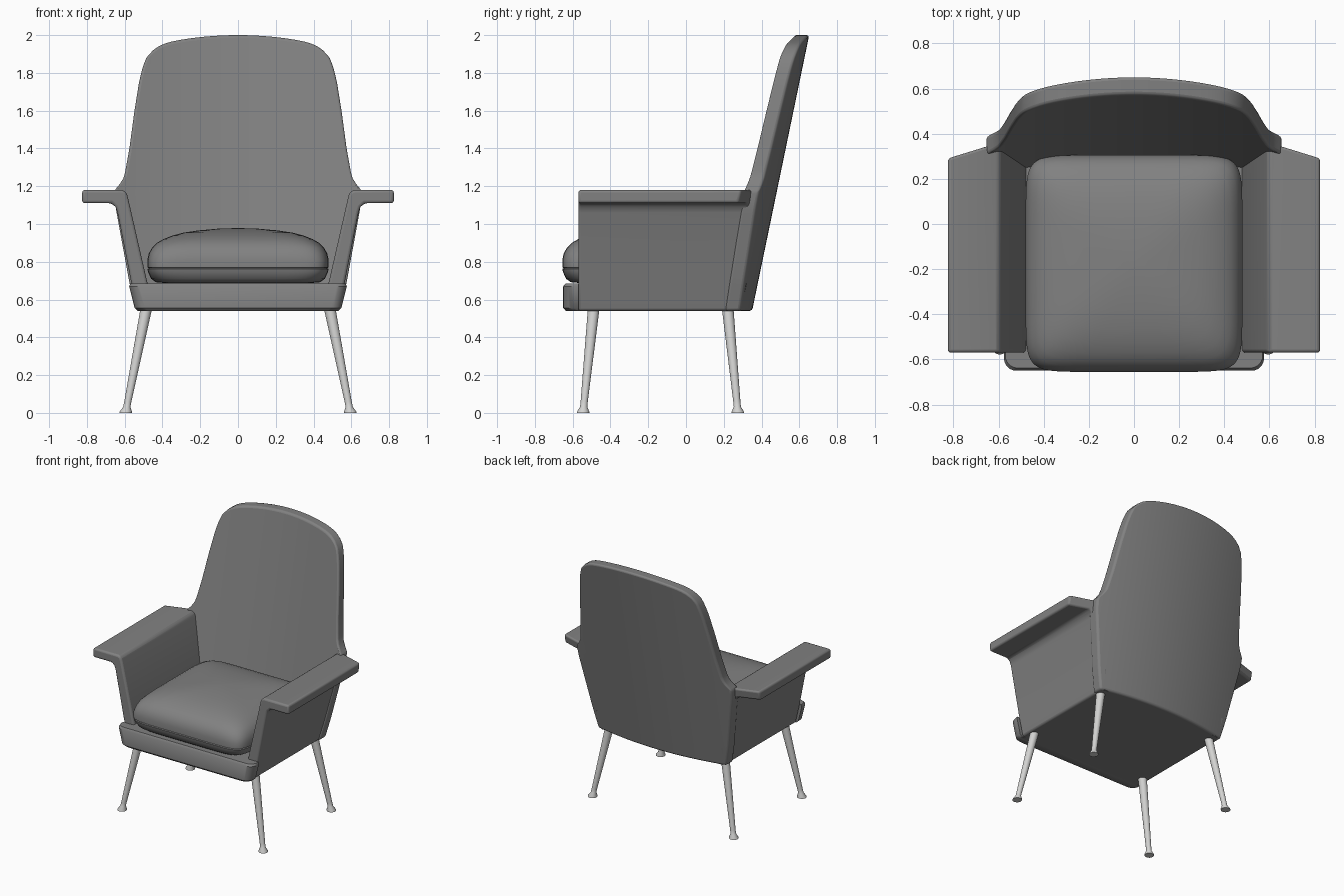
import bpy, bmesh, math

cube = bpy.data.objects.get("Cube")
if cube:
    bpy.data.objects.remove(cube, do_unlink=True)


def make_material(name, rgb, roughness):
    mat = bpy.data.materials.new(name)
    mat.use_nodes = True
    mat.diffuse_color = (*rgb, 1)
    bsdf = mat.node_tree.nodes["Principled BSDF"]
    bsdf.inputs["Base Color"].default_value = (*rgb, 1)
    bsdf.inputs["Roughness"].default_value = roughness
    return mat


fabric = make_material("grey fabric", (0.22, 0.22, 0.22), 0.9)
pale_metal = make_material("pale leg", (0.65, 0.65, 0.64), 0.5)


def finish(bm, name, mat, bevel=0.0, segments=3):
    """Turn a bmesh into a shaded object, optionally with rounded edges."""
    bmesh.ops.recalc_face_normals(bm, faces=bm.faces)
    mesh = bpy.data.meshes.new(name)
    bm.to_mesh(mesh)
    bm.free()
    obj = bpy.data.objects.new(name, mesh)
    bpy.context.collection.objects.link(obj)
    mesh.materials.append(mat)
    bpy.ops.object.select_all(action="DESELECT")
    obj.select_set(True)
    bpy.context.view_layer.objects.active = obj
    if bevel:
        mod = obj.modifiers.new("rounded edges", "BEVEL")
        mod.width = bevel
        mod.segments = segments
        mod.limit_method = "ANGLE"
        mod.angle_limit = math.radians(40)
    bpy.ops.object.shade_smooth_by_angle(angle=math.radians(40))
    return obj


def loft(rings):
    """Skin a list of closed point rings and cap both ends."""
    bm = bmesh.new()
    loops = [[bm.verts.new(p) for p in ring] for ring in rings]
    n = len(loops[0])
    for a, b in zip(loops, loops[1:]):
        for i in range(n):
            j = (i + 1) % n
            bm.faces.new((a[i], a[j], b[j], b[i]))
    bm.faces.new(loops[0])
    bm.faces.new(loops[-1])
    return bm


def back_y(x, z):
    """Rear surface: leaning back and bowed across its width."""
    return 0.35 + 0.207 * (z - 0.54) - 0.22 * x * x


# Backrest: half widths by height
OUTLINE = [(0.54, 0.54), (0.69, 0.575), (1.10, 0.65), (1.18, 0.655), (1.205, 0.63),
           (1.25, 0.602), (1.40, 0.575), (1.60, 0.548), (1.75, 0.524), (1.83, 0.505),
           (1.88, 0.485), (2.0, 0.47)]


def half_width(z):
    for (z0, w0), (z1, w1) in zip(OUTLINE, OUTLINE[1:]):
        if z <= z1:
            return w0 + (w1 - w0) * (z - z0) / (z1 - z0)
    return OUTLINE[-1][1]


def back_point(t, s):
    top = 2.0 - 0.06 * t * t - 0.06 * abs(t) ** 12
    z = 0.54 + s * (top - 0.54)
    x = t * half_width(z)
    return x, back_y(x, z), z


bm = bmesh.new()
COLS, ROWS = 32, 40
grid = [[bm.verts.new(back_point(2 * c / COLS - 1, r / ROWS)) for c in range(COLS + 1)]
        for r in range(ROWS + 1)]
for r in range(ROWS):
    for c in range(COLS):
        bm.faces.new((grid[r][c], grid[r][c + 1], grid[r + 1][c + 1], grid[r + 1][c]))
ext = bmesh.ops.extrude_face_region(bm, geom=bm.faces[:], use_keep_orig=True)
for v in ext["geom"]:
    if isinstance(v, bmesh.types.BMVert):
        v.co.y -= 0.08
finish(bm, "backrest", fabric, 0.014)

# Arms: wall and flat armrest in one cross-section
ARM = [(0.46, 0.54), (0.53, 0.54), (0.565, 0.69), (0.638, 1.06), (0.648, 1.09),
       (0.67, 1.11), (0.825, 1.11), (0.825, 1.18), (0.615, 1.18), (0.595, 1.172),
       (0.585, 1.15), (0.48, 0.69)]
for side, name in ((1, "left_arm"), (-1, "right_arm")):
    rings = [[(side * x, -0.57, z) for x, z in ARM],
             [(side * x, back_y(x, z) - 0.04, z) for x, z in ARM]]
    finish(loft(rings), name, fabric, 0.014)

# Seat base between the arms
base = [(-0.51, 0.54), (0.51, 0.54), (0.53, 0.685), (-0.53, 0.685)]
finish(loft([[(x, -0.58, z) for x, z in base],
             [(x, back_y(0, z) - 0.06, z) for x, z in base]]), "seat_base", fabric)

# Front rail with rounded front corners
rail_rings = []
for z, w, inset in ((0.54, 0.53, 0.014), (0.555, 0.547, 0), (0.67, 0.576, 0), (0.685, 0.57, 0.012)):
    ring = [(-w, -0.57, z), (w, -0.57, z)]
    for sx, first in ((1, 0), (-1, 90)):
        for k in range(7):
            a = math.radians(first + 15 * k)
            ring.append((sx * (w - 0.055) + 0.055 * math.cos(a),
                         -0.595 + inset - 0.055 * math.sin(a), z))
    rail_rings.append(ring)
finish(loft(rail_rings), "front_rail", fabric)

# Seat cushion: stacked rounded squares, (inset, height, squareness)
CUSHION = [(0.10, 0.687, 8), (0.045, 0.692, 8), (0.02, 0.71, 8), (0.004, 0.745, 9),
           (0, 0.762, 9), (0.008, 0.766, 9), (0, 0.77, 9), (0, 0.81, 9),
           (0.008, 0.845, 8), (0.025, 0.875, 8), (0.05, 0.9, 7), (0.085, 0.92, 7),
           (0.13, 0.938, 6), (0.19, 0.954, 5), (0.27, 0.966, 4), (0.37, 0.975, 3),
           (0.46, 0.978, 2)]


def power(v, n):
    return math.copysign(abs(v) ** (2 / n), v)


rings = []
for inset, z, n in CUSHION:
    r = 0.48 - inset
    angles = [2 * math.pi * i / 72 for i in range(72)]
    rings.append([(r * power(math.cos(a), n), -0.175 + r * power(math.sin(a), n), z)
                  for a in angles])
finish(loft(rings), "seat_cushion", fabric)

# Splayed tapered legs with flared feet
LEG = [(0, 0.033), (0.006, 0.033), (0.032, 0.019), (0.06, 0.019), (0.56, 0.031)]
for y_top, y_foot, row in ((-0.49, -0.545, "front"), (0.222, 0.275, "rear")):
    for side, label in ((1, "left"), (-1, "right")):
        rings = []
        for z, r in LEG:
            f = z / 0.54
            cx = side * (0.595 + (0.488 - 0.595) * f)
            cy = y_foot + (y_top - y_foot) * f
            rings.append([(cx + r * math.cos(k * math.pi / 12),
                           cy + r * math.sin(k * math.pi / 12), z) for k in range(24)])
        finish(loft(rings), f"{row}_{label}_leg", pale_metal)
